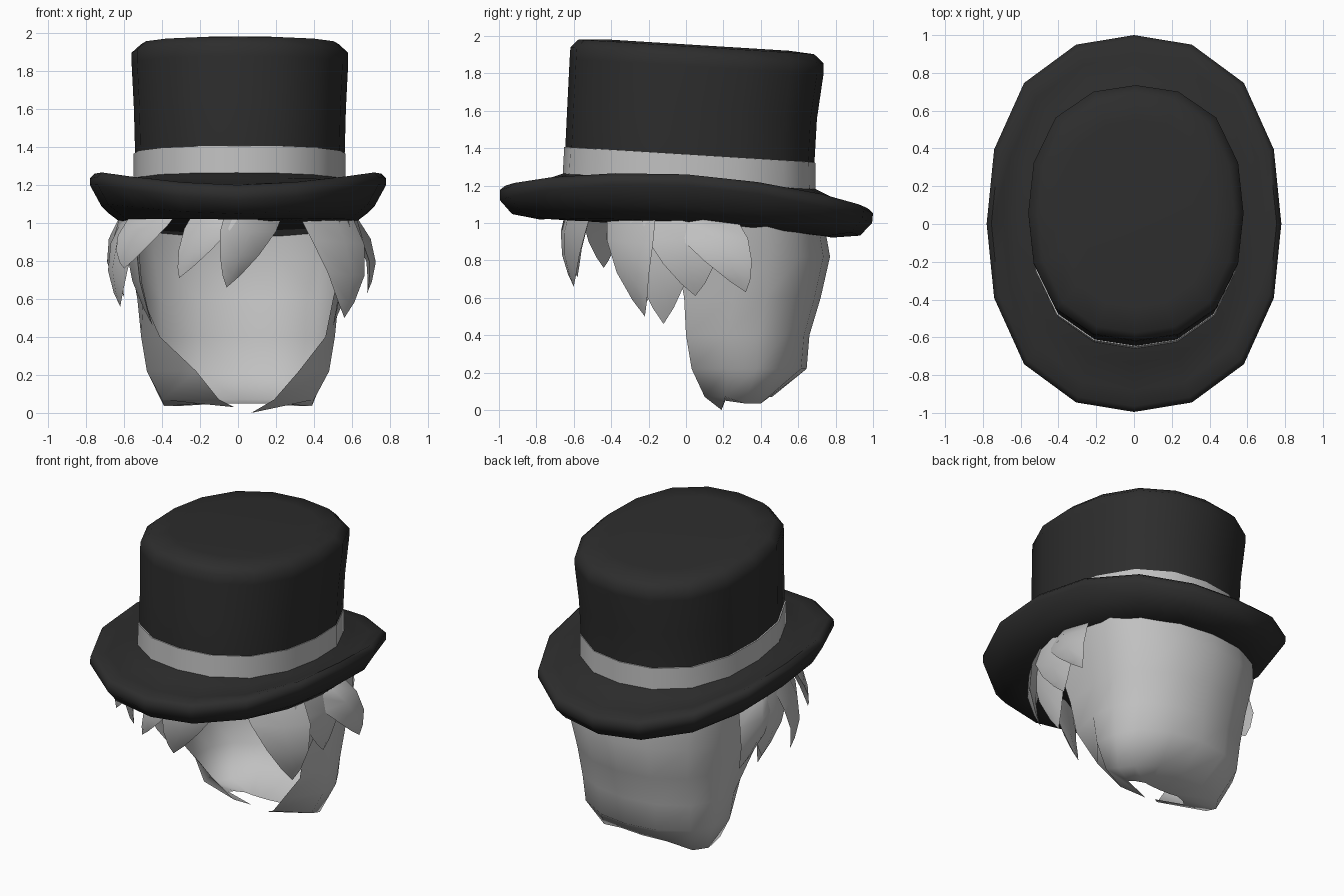
import bpy, bmesh, math
from mathutils import Vector

if "Cube" in bpy.data.objects:
    bpy.data.objects.remove(bpy.data.objects["Cube"])

SIDES = 16
TILT = 0.062          # hat leans back


def material(name, value):
    m = bpy.data.materials.new(name)
    m.diffuse_color = (value, value, value, 1)
    m.use_nodes = True
    m.node_tree.nodes["Principled BSDF"].inputs["Base Color"].default_value = m.diffuse_color
    return m


BLACK = material("black_felt", 0.026)
GREY = material("silver_grey", 0.53)


def finish(name, bm, mat, angle=40):
    bmesh.ops.recalc_face_normals(bm, faces=bm.faces)
    mesh = bpy.data.meshes.new(name)
    bm.to_mesh(mesh)
    bm.free()
    mesh.materials.append(mat)
    ob = bpy.data.objects.new(name, mesh)
    bpy.context.collection.objects.link(ob)
    bpy.ops.object.select_all(action='DESELECT')
    ob.select_set(True)
    bpy.context.view_layer.objects.active = ob
    bpy.ops.object.shade_smooth_by_angle(angle=math.radians(angle))
    return ob


def bridge(bm, r0, r1, closed=True):
    n = len(r0)
    for i in range(n if closed else n - 1):
        j = (i + 1) % n
        bm.faces.new((r0[i], r0[j], r1[j], r1[i]))


def oval_loft(name, rings, mat, caps=(True, True), angle=40, cx=0.0):
    """rings: half width, front y, back y, height, extra height at the sides"""
    bm = bmesh.new()
    rows = []
    for rx, y0, y1, z, curl in rings:
        row = []
        for i in range(SIDES):
            a = 2 * math.pi * i / SIDES
            k = 1 + 0.055 * math.sin(2 * a) ** 2
            x = cx + rx * math.sin(a) * k
            y = (y0 + y1) / 2 + (y1 - y0) / 2 * math.cos(a) * k
            row.append(bm.verts.new((x, y, z - TILT * y + curl * math.sin(a) ** 2)))
        rows.append(row)
    for r0, r1 in zip(rows, rows[1:]):
        bridge(bm, r0, r1)
    if caps[0]:
        bm.faces.new(rows[0])
    if caps[1]:
        bm.faces.new(rows[-1])
    return finish(name, bm, mat, angle)


# Hat crown, flaring slightly towards the top
oval_loft("hat_crown", [
    (.54, -.64, .68, 1.18, 0), (.552, -.645, .687, 1.37, 0), (.558, -.634, .70, 1.60, 0),
    (.57, -.622, .735, 1.84, 0), (.57, -.618, .735, 1.90, 0), (.52, -.575, .685, 1.945, 0),
    (.40, -.44, .55, 1.955, 0)], BLACK, angle=60, cx=.01)

# Ribbon round the crown
oval_loft("hat_band", [
    (.54, -.64, .685, 1.20, 0), (.558, -.660, .694, 1.20, 0),
    (.558, -.651, .691, 1.366, 0), (.54, -.64, .685, 1.368, 0)], GREY, caps=(False, False), cx=.008)

# Brim, curled up at the sides, with a closed underside
oval_loft("hat_brim", [
    (.62, -.78, .78, .970, .035), (.72, -.93, .93, .990, .10), (.78, -.995, .995, 1.06, .14),
    (.78, -.995, 1.0, 1.115, .12), (.755, -.965, .97, 1.14, .12), (.69, -.88, .89, 1.15, .08),
    (.60, -.74, .77, 1.19, .02), (.53, -.63, .67, 1.235, 0)], BLACK, angle=60)

# Back hair: open-fronted shell, each row is height, right edge shift,
# then front edge, side, corner, back as (x, y)
ROWS = [
    (1.10, .00, (.57, -.08), (.60, .22), (.45, .58), (0, .72)),
    (0.82, .00, (.55, -.05), (.57, .25), (.44, .61), (0, .77)),
    (0.60, .00, (.50, -.01), (.53, .25), (.41, .57), (0, .72)),
    (0.40, .05, (.41, .00), (.51, .22), (.40, .53), (0, .66)),
    (0.22, .10, (.22, .03), (.48, .22), (.39, .51), (0, .645)),
    (0.07, .09, (.10, .10), (.40, .21), (.33, .40), (0, .46)),
    (0.05, .00, (.02, .17), (.22, .21), (.13, .26), (0, .25))]
bm = bmesh.new()
rows = []
for z, shift, edge, side, corner, back in ROWS:
    # rounded in-between points
    turn = ((side[0] * .58 + corner[0] * .42) * 1.05, side[1] * .45 + corner[1] * .55)
    rear = (corner[0] * .52, corner[1] * .22 + back[1] * .78)
    half = [edge, side, turn, corner, rear, back]
    pts = [(-x, y) for x, y in half] + [(x, y) for x, y in half[-2::-1]]
    pts[-1] = (pts[-1][0] + shift, pts[-1][1])
    rows.append([bm.verts.new((x, y, z)) for x, y in pts])
for r0, r1 in zip(rows, rows[1:]):
    bridge(bm, r0, r1, closed=False)
for i in (2, 3, 7, 8):                  # lower corners hang down
    rows[-2][i].co.z = .035
rows[-1][0].co.z = 0.03                 # pointed ends under the chin
rows[-1][-1].co = (.07, .19, 0)
finish("back_hair", bm, GREY, 75)


def lock(name, a, b, tip, bulge=.05, thick=.05):
    """Pointed strand from root edge a-b to the tip, bowed away from the head"""
    a, b, tip = Vector(a), Vector(b), Vector(tip)
    mid = (a + b) / 2
    out = Vector((mid.x, mid.y, 0)).normalized()
    bm = bmesh.new()
    rows = []
    for t, w in ((0, 1), (.3, .95), (.6, .66), (.85, .3)):
        c = mid.lerp(tip, t) + out * bulge * math.sin(math.pi * t)
        h = (b - a) / 2 * w
        d = out * thick * w
        rows.append([bm.verts.new(p) for p in (c - h, c + d, c + h, c - d * .5)])
    for r0, r1 in zip(rows, rows[1:]):
        bridge(bm, r0, r1)
    end = bm.verts.new(tip)
    last = rows[-1]
    for i in range(4):
        bm.faces.new((last[i], last[(i + 1) % 4], end))
    bm.faces.new(rows[0])
    finish(name, bm, GREY, 60)


# Fringe strands over the forehead
lock("fringe_left", (-.22, -.50, 1.08), (.04, -.64, 1.08), (-.31, -.58, .71), .03)
lock("fringe_centre", (-.06, -.64, 1.08), (.25, -.50, 1.08), (-.06, -.60, .66), .03)
lock("fringe_corner", (-.58, -.34, 1.02), (-.30, -.54, 1.08), (-.60, -.44, .76), .02)

# Strands over both temples
lock("temple_right", (.30, -.42, 1.08), (.59, -.16, 1.06), (.56, -.22, .50), .07)
lock("temple_left", (-.60, -.06, 1.04), (-.44, -.42, 1.06), (-.62, -.22, .56), .06)
for side, s in (("right", 1), ("left", -1)):
    tip_x = .475 + s * .025
    lock("inner_strand_" + side, (s * .53, -.30, 1.04), (s * .55, .08, 1.04), (s * tip_x, -.12, .46), .04)
    lock("middle_strand_" + side, (s * .57, -.24, 1.04), (s * .57, .18, 1.04), (s * .60, .05, .61), .04)
    lock("rear_strand_" + side, (s * .57, -.12, 1.04), (s * .57, .26, 1.04), (s * (.65 + s * .03), .32, .63), .06)
